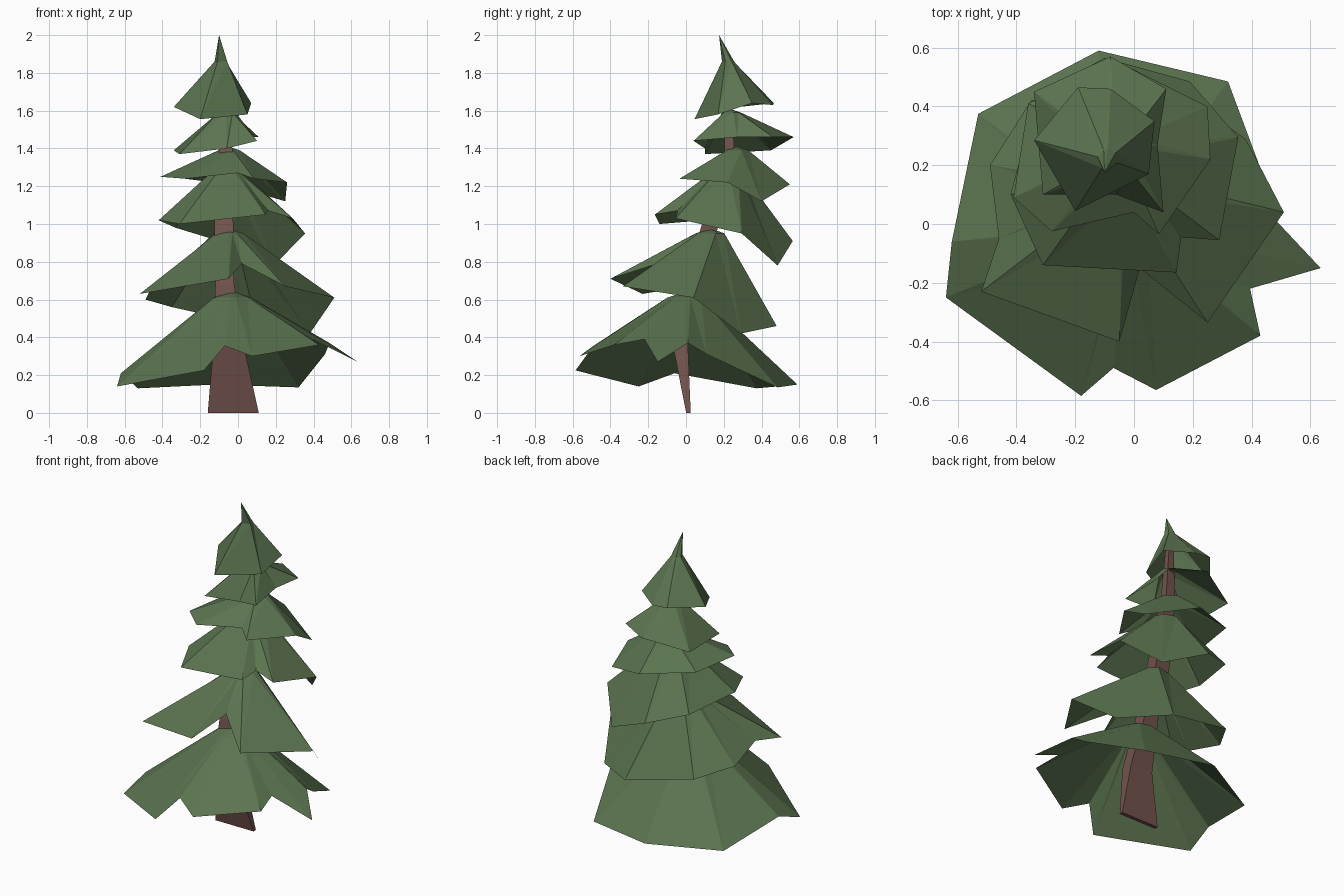
import bpy
import bmesh
from mathutils import Vector

default_cube = bpy.data.objects.get("Cube")
if default_cube:
    bpy.data.objects.remove(default_cube, do_unlink=True)


def make_material(name, red, green, blue):
    material = bpy.data.materials.new(name)
    material.use_nodes = True
    colour = (red, green, blue, 1)
    material.diffuse_color = colour
    shader = material.node_tree.nodes["Principled BSDF"]
    shader.inputs["Base Color"].default_value = colour
    shader.inputs["Roughness"].default_value = 0.9
    return material


needle_green = make_material("needle green", .105, .175, .08)
bark_brown = make_material("bark brown", .165, .085, .072)


def finish(bm, name, material):
    """Turn a bmesh into a flat shaded object with one colour."""
    mesh = bpy.data.meshes.new(name)
    bm.to_mesh(mesh)
    bm.free()
    mesh.materials.append(material)
    scene_object = bpy.data.objects.new(name, mesh)
    bpy.context.collection.objects.link(scene_object)
    return scene_object


def bridge(bm, lower, upper):
    """Join two rings, given anticlockwise from above, with outward triangles."""
    count = len(lower)
    for i in range(count):
        j = (i + 1) % count
        bm.faces.new((lower[i], lower[j], upper[j]))
        bm.faces.new((lower[i], upper[j], upper[i]))


def branch_tier(name, crown, crown_radius, rim, tip=None):
    """Drooping skirt of branches, open below, from a small crown to a ragged rim."""
    bm = bmesh.new()
    crown = Vector(crown)
    lower, upper = [], []
    for point in map(Vector, rim):
        outward = point - crown
        outward.z = 0
        lower.append(bm.verts.new(point))
        upper.append(bm.verts.new(crown + outward.normalized() * crown_radius))
    bridge(bm, lower, upper)
    # Close the crown with a fan of faces up to the peak
    peak = bm.verts.new(tip if tip else crown + Vector((0, 0, crown_radius / 3)))
    for i, vert in enumerate(upper):
        bm.faces.new((vert, upper[(i + 1) % len(upper)], peak))
    return finish(bm, name, needle_green)


def tapered_trunk(name, sections):
    """Four sided trunk through sections of centre, half width and half depth."""
    bm = bmesh.new()
    rings = []
    for x, y, z, width, depth in sections:
        corners = ((-1, -1), (1, -1), (1, 1), (-1, 1))
        rings.append([bm.verts.new((x + a * width, y + b * depth, z)) for a, b in corners])
    for lower, upper in zip(rings, rings[1:]):
        bridge(bm, lower, upper)
    bm.faces.new(reversed(rings[0]))
    bm.faces.new(rings[-1])
    return finish(bm, name, bark_brown)


# Leaning trunk, flattened at its foot
tapered_trunk("trunk", [
    (-.025, .013, 0, .135, .012),
    (-.05, -.03, .36, .08, .04),
    (-.07, .03, .68, .05, .045),
    (-.075, .13, 1, .05, .045),
    (-.065, .23, 1.4, .035, .025),
    (-.09, .22, 1.82, .015, .015),
])

# Tiers of branches, from the ground up
branch_tier("bottom_branches", (-.03, .0, .61), .1, [
    (-.64, -.25, .14), (-.18, -.585, .225), (-.07, -.49, .355),
    (.075, -.565, .3), (.43, -.38, .36), (.395, -.22, .39),
    (.635, -.15, .27), (.485, .01, .37), (.46, .11, .31),
    (.32, .485, .135), (-.12, .59, .15), (-.53, .375, .13),
    (-.62, -.06, .21),
])

branch_tier("lower_branches", (-.05, .13, .95), .08, [
    (-.52, -.23, .63), (-.05, -.4, .71), (.02, -.15, .79),
    (.25, -.335, .67), (.51, .04, .61), (.38, .29, .42),
    (.1, .48, .46), (-.35, .42, .56), (-.49, .2, .6),
    (-.46, -.05, .66),
])

branch_tier("lower_middle_branches", (-.06, .21, 1.27), .09, [
    (-.31, -.14, 1), (.145, -.165, 1.05), (.16, -.045, 1.07),
    (.29, -.055, 1.03), (.355, .295, .95), (.19, .485, .78),
    (-.1, .565, .91), (-.33, .44, .98), (-.42, .1, 1.02),
])

branch_tier("upper_middle_branches", (-.05, .27, 1.39), .06, [
    (-.28, -.025, 1.24), (0, .04, 1.27), (.085, -.035, 1.24),
    (.26, .22, 1.22), (.25, .4, 1.12), (-.05, .55, 1.21),
    (-.36, .41, 1.25), (-.41, .09, 1.25),
])

branch_tier("upper_branches", (-.06, .24, 1.59), .05, [
    (-.31, .1, 1.37), (-.06, .1, 1.4), (.1, .04, 1.44),
    (.08, .27, 1.46), (.11, .46, 1.46), (-.08, .57, 1.46),
    (-.34, .45, 1.39),
])

branch_tier("top_branches", (-.09, .22, 1.86), .035, [
    (-.34, .285, 1.62), (-.2, .045, 1.555), (.05, .17, 1.58),
    (.07, .35, 1.64), (-.08, .46, 1.63), (-.19, .465, 1.64),
], tip=(-.1, .175, 2))
